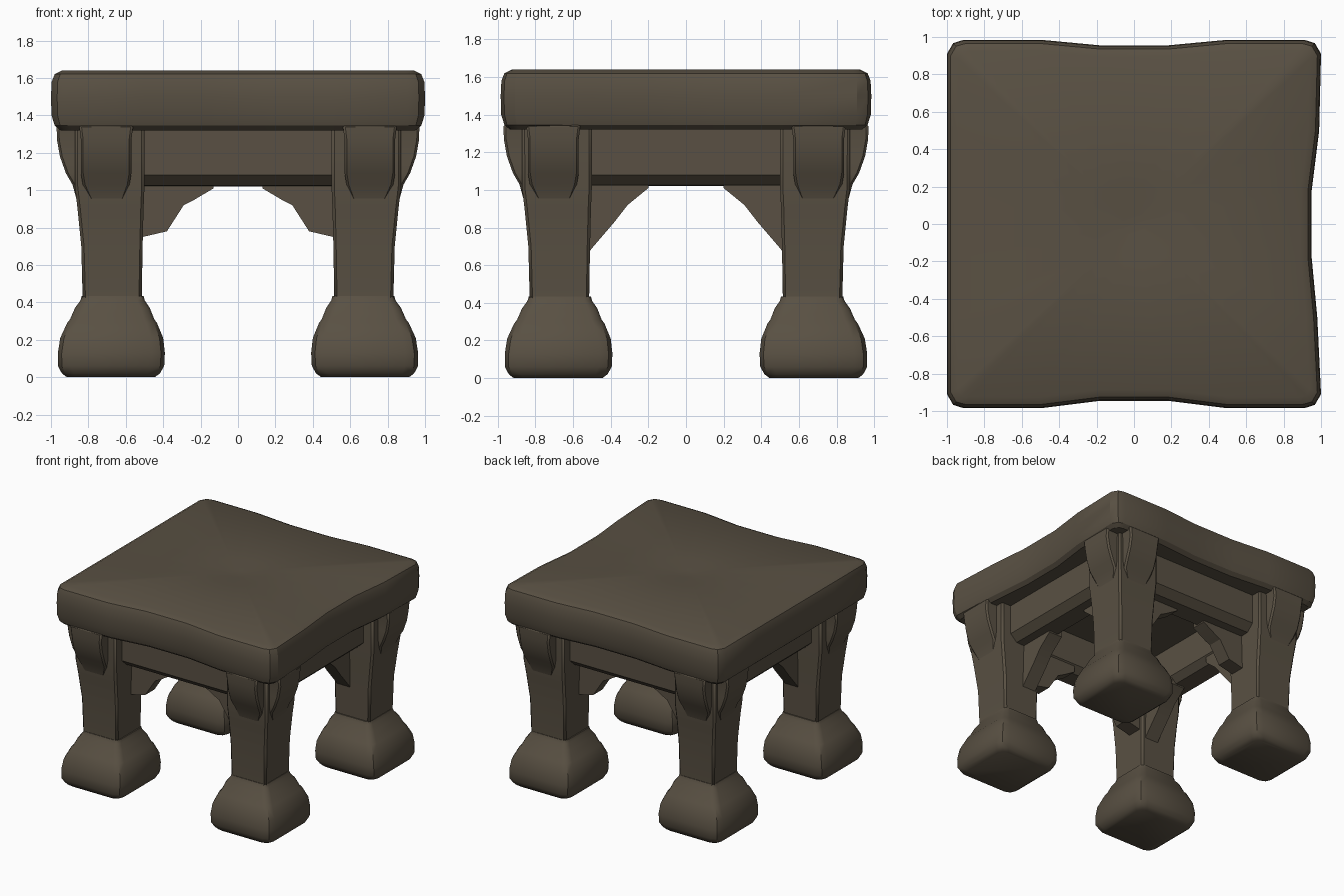
import bpy, bmesh, math

if "Cube" in bpy.data.objects:
    bpy.data.objects.remove(bpy.data.objects["Cube"])

mat = bpy.data.materials.new("dark weathered wood")
mat.diffuse_color = (0.10, 0.081, 0.056, 1)
mat.use_nodes = True
mat.node_tree.nodes["Principled BSDF"].inputs["Base Color"].default_value = mat.diffuse_color


def finish(name, bm, mirror="", bevel=0.0, angle=30):
    """Turn a bmesh into an object, mirrored across the centre and softly bevelled."""
    bmesh.ops.recalc_face_normals(bm, faces=bm.faces)
    me = bpy.data.meshes.new(name)
    bm.to_mesh(me)
    bm.free()
    me.materials.append(mat)
    ob = bpy.data.objects.new(name, me)
    bpy.context.collection.objects.link(ob)
    bpy.ops.object.select_all(action='DESELECT')
    bpy.context.view_layer.objects.active = ob
    ob.select_set(True)
    bpy.ops.object.shade_smooth_by_angle(angle=math.radians(angle))
    if bevel:
        b = ob.modifiers.new("soft edges", 'BEVEL')
        b.width, b.segments = bevel, 1
    if mirror:
        m = ob.modifiers.new("mirror", 'MIRROR')
        m.use_axis = ('x' in mirror, 'y' in mirror, False)
        m.use_mirror_merge = False
    return ob


def loft(rings):
    """Skin a stack of equal-length point rings and cap both ends."""
    bm = bmesh.new()
    vs = [[bm.verts.new(p) for p in r] for r in rings]
    n = len(vs[0])
    for a, b in zip(vs, vs[1:]):
        for i in range(n):
            j = (i + 1) % n
            bm.faces.new((a[i], a[j], b[j], b[i]))
    bm.faces.new(vs[0][::-1])
    bm.faces.new(vs[-1])
    return bm


def rect(x0, x1, y0, y1, z, c=0.0):
    """Rectangle ring, with cut corners when c > 0."""
    if not c:
        return [(x0, y0, z), (x1, y0, z), (x1, y1, z), (x0, y1, z)]
    k = c * 0.3
    out = []
    for x, y, sx, sy in ((x0, y0, 1, 1), (x1, y0, -1, 1), (x1, y1, -1, -1), (x0, y1, 1, -1)):
        p = [(x, y + sy * c, z), (x + sx * k, y + sy * k, z), (x + sx * c, y, z)]
        out += p if sx == sy else p[::-1]
    return out


def prism(profile, axis, a, b):
    """Extrude an (across, z) profile along x or y."""
    if axis == 'x':
        return loft([[(t, u, z) for u, z in profile] for t in (a, b)])
    return loft([[(u, t, z) for u, z in profile] for t in (a, b)])


# Table top: square outline with rounded corners and worn, dipped sides
side = (-0.91, -0.5, -0.18, 0.18, 0.5, 0.91)
dips = ((0, 0, .04, .04, 0, 0),        # front
        (0, .02, .05, .05, .01, 0),    # right
        (0, 0, .03, .03, 0, 0),        # back
        (0, 0, 0, 0, 0, 0))            # left


def outline(z, inset):
    pts = []
    for k, dip in enumerate(dips):
        c, s = round(math.cos(k * math.pi / 2)), round(math.sin(k * math.pi / 2))
        edge = 0.985 if k % 2 == 0 else 1.0
        row = [(t, -(edge - d - inset)) for t, d in zip(side, dip)]
        row.append((0.967 - inset * .8, -(0.967 - inset * .8)))
        row[0] = (row[0][0] + inset * .5, row[0][1])
        row[-2] = (row[-2][0] - inset * .5, row[-2][1])
        pts += [(x * c - y * s, x * s + y * c, z) for x, y in row]
    return pts


rings = [outline(z, i) for z, i in
         ((1.32, .05), (1.345, .02), (1.40, .003), (1.50, 0), (1.58, .004), (1.62, .02), (1.64, .06))]
# shallow dent in the middle of the top
for r, z in ((.22, 1.638), (.06, 1.622)):
    rings.append([(r * math.cos(a), r * math.sin(a), z)
                  for a in (math.atan2(p[1], p[0]) for p in rings[0])])
finish("table_top", loft(rings))

# Feet: swelling blocks with a stepped shoulder
foot = ((0, .235), (.02, .262), (.06, .284), (.13, .286), (.21, .275), (.29, .24),
        (.31, .225), (.37, .20), (.41, .172), (.435, .165))
rings = []
for z, h in foot:
    c = 0.68 - 0.01 * z / 0.435
    rings.append(rect(c - h, c + h, c - h, c + h, z, h * 0.24))
finish("feet", loft(rings), "xy", angle=35)

# Leg shafts, leaning out slightly towards the top
shaft = ((.40, .515, .83), (.70, .51, .838), (.90, .505, .858), (1.02, .50, .872), (1.34, .50, .872))
finish("leg_shafts", loft([rect(a, b, a, b, z) for z, a, b in shaft]), "xy", bevel=.015)

# Brackets flaring from the outer faces of each leg up to the top
flare = ((.92, .62, .78, .855), (1.03, .58, .83, .885), (1.09, .57, .84, .92),
         (1.18, .57, .84, .952), (1.27, .57, .84, .968), (1.35, .56, .85, .97))
finish("front_brackets", loft([rect(a, b, .70, o, z) for z, a, b, o in flare]), "xy", bevel=.012)
finish("side_brackets", loft([rect(.70, o, a, b, z) for z, a, b, o in flare]), "xy", bevel=.012)

# Rails under the top, with chamfered lower edges
rail = [(.79, 1.35), (.79, 1.08), (.73, 1.025), (.58, 1.02), (.53, 1.07), (.53, 1.35)]
finish("front_rails", prism(rail, 'x', -.56, .56), "y")
finish("side_rails", prism(rail, 'y', -.56, .56), "x")

# Arched braces between legs and rails
front_arch = [(.53, .745), (.38, .78), (.29, .92), (.24, .945), (.13, 1.01), (.13, 1.06), (.53, 1.10)]
side_arch = [(.53, .65), (.50, .69), (.38, .83), (.31, .92), (.20, 1.01), (.20, 1.06), (.53, 1.10)]
finish("front_braces", prism(front_arch, 'y', .54, .66), "xy")
finish("side_braces", prism(side_arch, 'x', .54, .66), "xy")
